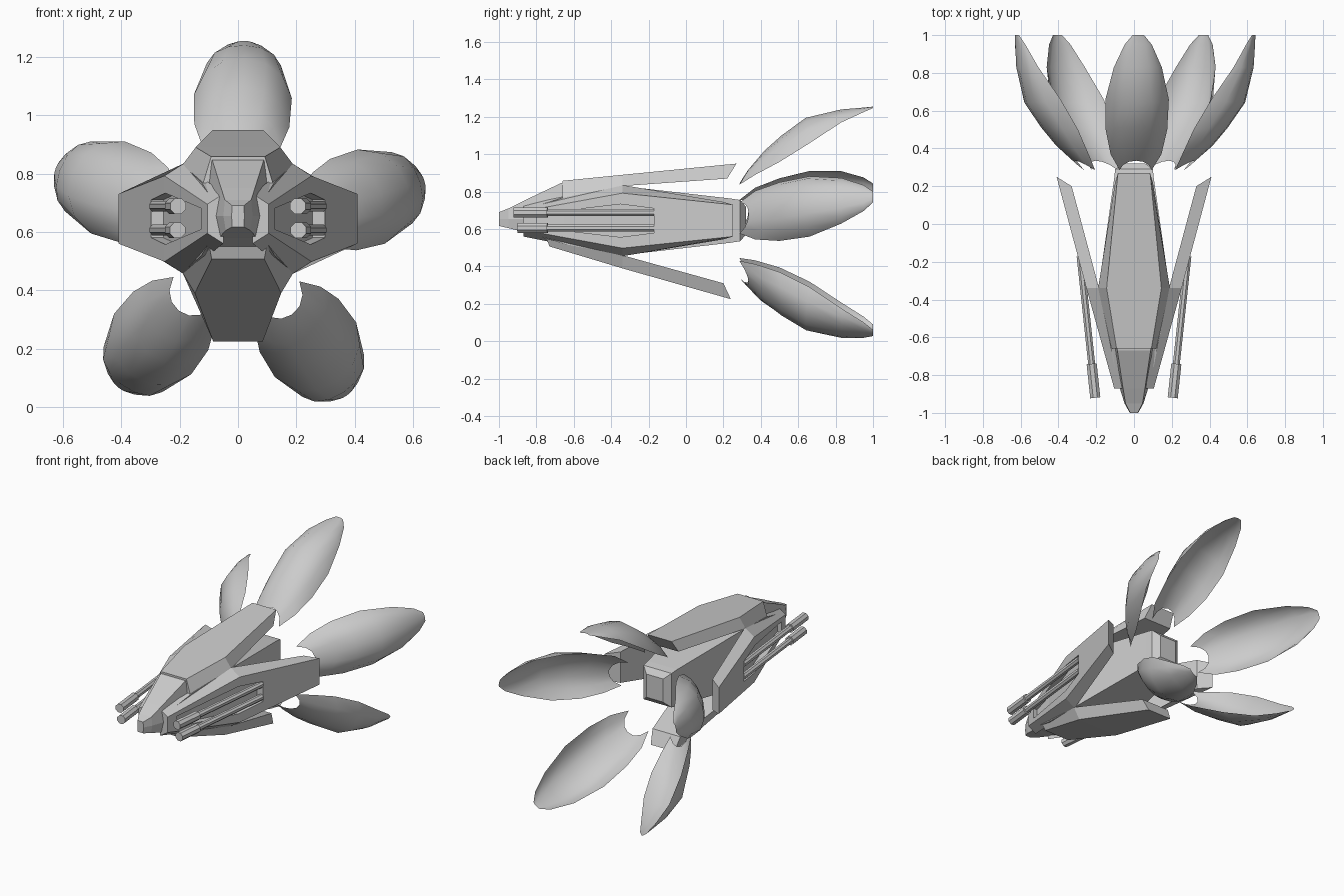
import bpy, bmesh
from math import sin, cos, radians, pi
from mathutils import Vector

if "Cube" in bpy.data.objects:
    bpy.data.objects.remove(bpy.data.objects["Cube"])

CZ = 0.645  # height of the hull axis


def loft(name, rings, closed=True):
    """Skin a list of point rings; closed rings are capped at both ends."""
    bm = bmesh.new()
    vr = [[bm.verts.new(p) for p in ring] for ring in rings]
    n = len(rings[0])
    for a, b in zip(vr, vr[1:]):
        for i in range(n if closed else n - 1):
            j = (i + 1) % n
            bm.faces.new((a[i], a[j], b[j], b[i]))
    if closed:
        bm.faces.new(vr[0])
        bm.faces.new(vr[-1])
    bmesh.ops.recalc_face_normals(bm, faces=bm.faces)
    me = bpy.data.meshes.new(name)
    bm.to_mesh(me)
    bm.free()
    ob = bpy.data.objects.new(name, me)
    bpy.context.collection.objects.link(ob)
    return ob


def radial(u, y, r, deg, cz=CZ):
    """Point at radius r along direction deg, offset u sideways."""
    c, s = cos(radians(deg)), sin(radians(deg))
    return (r * c + u * s, y, cz + r * s - u * c)


def plate(name, deg, stations):
    """Armour plate: stations of (y, r, half width) outer then inner."""
    rings = []
    for (yo, ro, wo), (yi, ri, wi) in stations:
        rings.append([radial(-wo, yo, ro, deg), radial(wo, yo, ro, deg),
                      radial(wi, yi, ri, deg), radial(-wi, yi, ri, deg)])
    return loft(name, rings)


def rod(name, a, b, r, sides=8):
    a, b = Vector(a), Vector(b)
    d = (b - a).normalized()
    s = d.cross(Vector((0, 0, 1))).normalized()
    t = s.cross(d)
    ang = [2 * pi * (i + 0.5) / sides for i in range(sides)]
    return loft(name, [[p + r * (cos(k) * s + sin(k) * t) for k in ang] for p in (a, b)])


# Central hull: square sections, widest where the plates meet
loft("hull_core", [[(-x, y, CZ - z), (x, y, CZ - z), (x, y, CZ + z), (-x, y, CZ + z)]
                   for y, x, z in [(-0.86, 0.085, 0.06), (-0.65, 0.125, 0.125), (-0.34, 0.188, 0.185),
                                   (0.24, 0.105, 0.118), (0.29, 0.1, 0.11), (0.32, 0.06, 0.075)]])

# Nose and sloping cockpit
loft("nose", [[(-b, y, lo), (b, y, lo), (m, y, 0.655), (t, y, hi), (-t, y, hi), (-m, y, 0.655)]
              for y, b, lo, m, t, hi in [(-0.62, 0.1, 0.53, 0.12, 0.095, 0.85),
                                         (-0.67, 0.09, 0.545, 0.11, 0.088, 0.845),
                                         (-0.87, 0.06, 0.585, 0.075, 0.058, 0.75),
                                         (-0.95, 0.042, 0.605, 0.05, 0.045, 0.71),
                                         (-1.0, 0.02, 0.617, 0.022, 0.02, 0.69)]])

# Top and bottom armour plates
plate("top_plate", 90, [((0.27, 0.305, 0.085), (0.22, 0.225, 0.1)),
                        ((-0.34, 0.245, 0.145), (-0.34, 0.185, 0.19)),
                        ((-0.66, 0.213, 0.092), (-0.66, 0.12, 0.12))])
plate("bottom_plate", -90, [((0.24, 0.42, 0.085), (0.2, 0.335, 0.1)),
                            ((-0.34, 0.255, 0.148), (-0.34, 0.185, 0.19)),
                            ((-0.73, 0.138, 0.09), (-0.75, 0.085, 0.1))])

for side, deg, sx in (("right", 0, 1), ("left", 180, -1)):
    # Side plate with a recessed gun bay
    p = plate(side + "_plate", deg, [((0.25, 0.41, 0.085), (0.2, 0.33, 0.1)),
                                     ((-0.34, 0.252, 0.147), (-0.34, 0.185, 0.19)),
                                     ((-0.87, 0.105, 0.05), (-0.87, 0.05, 0.085))])
    bay = [(-0.8, 0.035), (-0.35, 0.088), (-0.17, 0.065)]
    outline = [(y, w) for y, w in bay] + [(y, -w) for y, w in reversed(bay)]
    cutter = loft(side + "_bay_cutter",
                  [[(sx * (0.298 + (y + 0.18) * 0.272 + d), y, CZ + w) for y, w in outline]
                   for d in (-0.045, 0.1)])
    cutter.hide_render = True
    cutter.hide_set(True)
    cut = p.modifiers.new("gun_bay", "BOOLEAN")
    cut.operation = "DIFFERENCE"
    cut.solver = "EXACT"
    cut.object = cutter

    # Twin guns with thicker muzzles
    for level, z, y0 in (("upper", 0.688, -0.92), ("lower", 0.606, -0.9)):
        def gx(y):
            return sx * (0.205 + 0.107 * (y + 0.92))
        rod(f"{side}_{level}_barrel", (gx(-0.17), -0.17, z), (gx(-0.8), -0.8, z), 0.02)
        rod(f"{side}_{level}_muzzle", (gx(-0.74), -0.74, z), (gx(y0), y0, z), 0.029)

# Five cupped tail petals: (y mid, y edge, ridge radius, edge radius, half width)
PETAL = [(0.335, 0.285, 0.33, 0.25, 0.085), (0.42, 0.37, 0.43, 0.305, 0.135),
         (0.51, 0.5, 0.51, 0.375, 0.163), (0.64, 0.66, 0.605, 0.475, 0.168),
         (0.83, 0.83, 0.65, 0.585, 0.127), (0.95, 0.95, 0.66, 0.638, 0.072),
         (1.0, 1.0, 0.665, 0.658, 0.03)]
for k in range(5):
    deg = 88 - 72 * k
    rings = []
    for ym, ye, rm, re, w in PETAL:
        ring = []
        for i in range(-3, 4):
            t = i / 3
            ring.append(radial(w * sin(t * pi / 2 * 0.85) / sin(pi / 2 * 0.85),
                               ym + (ye - ym) * t * t, rm + (re - rm) * t * t, deg, 0.59))
        rings.append(ring)
    petal = loft(f"tail_petal_{k + 1}", rings, closed=False)
    petal.data.polygons.foreach_set("use_smooth", [True] * len(petal.data.polygons))
